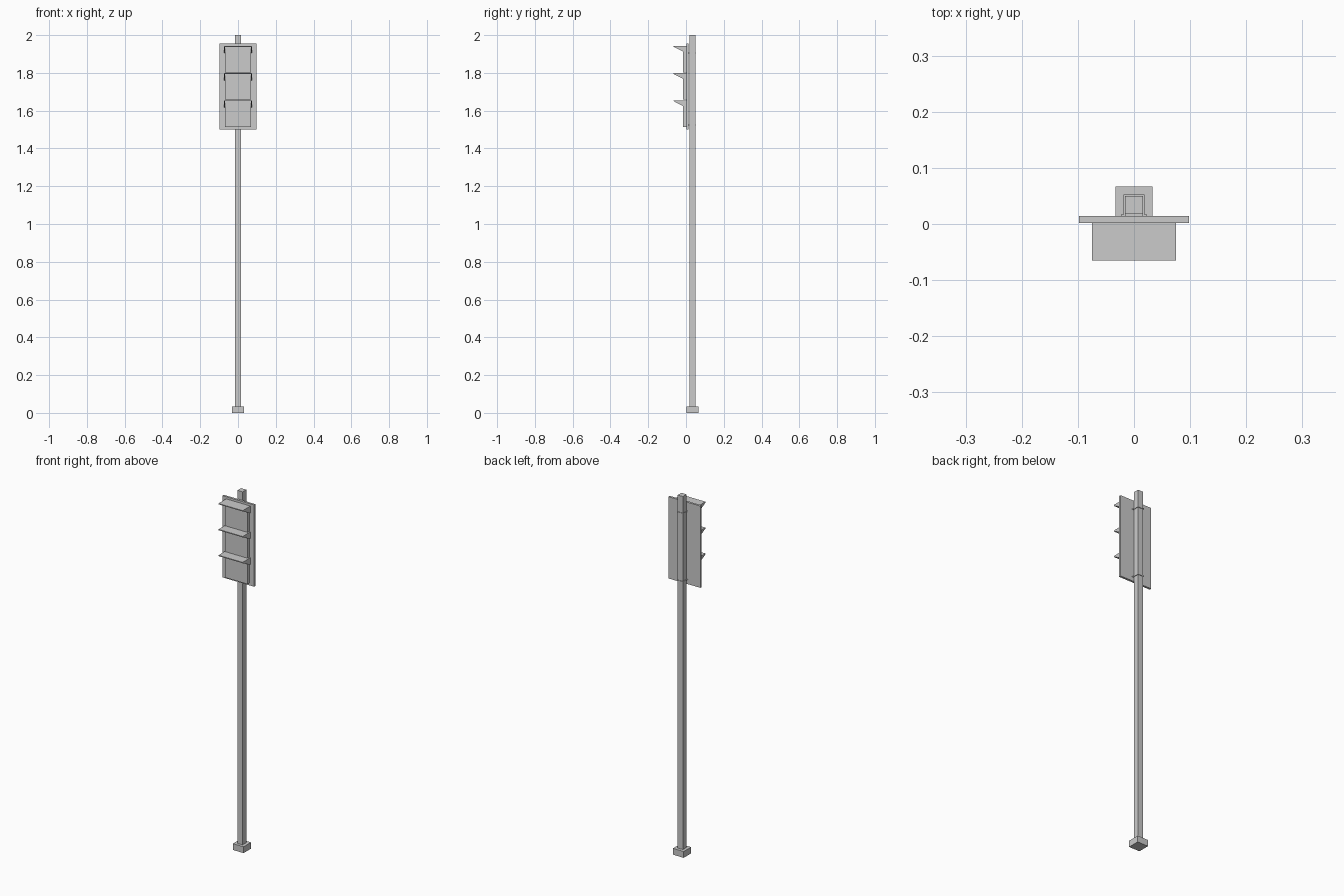
import bpy, bmesh

if "Cube" in bpy.data.objects:
    bpy.data.objects.remove(bpy.data.objects["Cube"])


def make_object(name, bm):
    bmesh.ops.recalc_face_normals(bm, faces=bm.faces)
    mesh = bpy.data.meshes.new(name)
    bm.to_mesh(mesh)
    bm.free()
    ob = bpy.data.objects.new(name, mesh)
    bpy.context.collection.objects.link(ob)
    return ob


def add_box(bm, x, y, z):
    """Box from (min, max) ranges."""
    verts = bmesh.ops.create_cube(bm, size=1)["verts"]
    for v in verts:
        v.co = [r[0] if c < 0 else r[1] for r, c in zip((x, y, z), v.co)]


def box(name, x, y, z):
    bm = bmesh.new()
    add_box(bm, x, y, z)
    return make_object(name, bm)


def add_prism(bm, profile, x0, x1):
    """Extrude a (y, z) profile along x."""
    face = bm.faces.new([bm.verts.new((x0, y, z)) for y, z in profile])
    ext = bmesh.ops.extrude_face_region(bm, geom=[face])["geom"]
    for v in ext:
        if isinstance(v, bmesh.types.BMVert):
            v.co.x = x1
    if not face.is_valid or len(bm.faces) == 0:
        return


# Foot and pole
box("base_block", (-.033, .033), (.002, .067), (0, .035))
box("pole", (-.016, .016), (.018, .05), (.035, 2))

# Back plate
box("back_plate", (-.098, .098), (.002, .014), (1.5, 1.955))

# Straps holding the plate to the pole, with small foot tabs
for i, z in enumerate((1.525, 1.905)):
    bm = bmesh.new()
    zr = (z - .003, z + .003)
    for s in (-1, 1):
        add_box(bm, sorted((s * .0155, s * .019)), (.014, .053), zr)
        add_box(bm, sorted((s * .019, s * .023)), (.014, .017), zr)
    add_box(bm, (-.0155, .0155), (.0495, .053), zr)
    make_object(f"pole_strap_{i + 1}", bm)

# Three lamp housings, each with a hollow wedge visor
for i in range(3):
    top = 1.943 - i * .144
    box(f"lamp_housing_{i + 1}", (-.07, .07), (-.016, .002), (top - .141, top - .005))
    bm = bmesh.new()
    add_box(bm, (-.0745, .0745), (-.065, .002), (top - .005, top))
    cheek = [(-.065, top - .005), (.002, top - .005), (.002, top - .038), (-.016, top - .03)]
    for s in (-1, 1):
        add_prism(bm, cheek, s * .0745, s * .068)
    make_object(f"lamp_visor_{i + 1}", bm)
